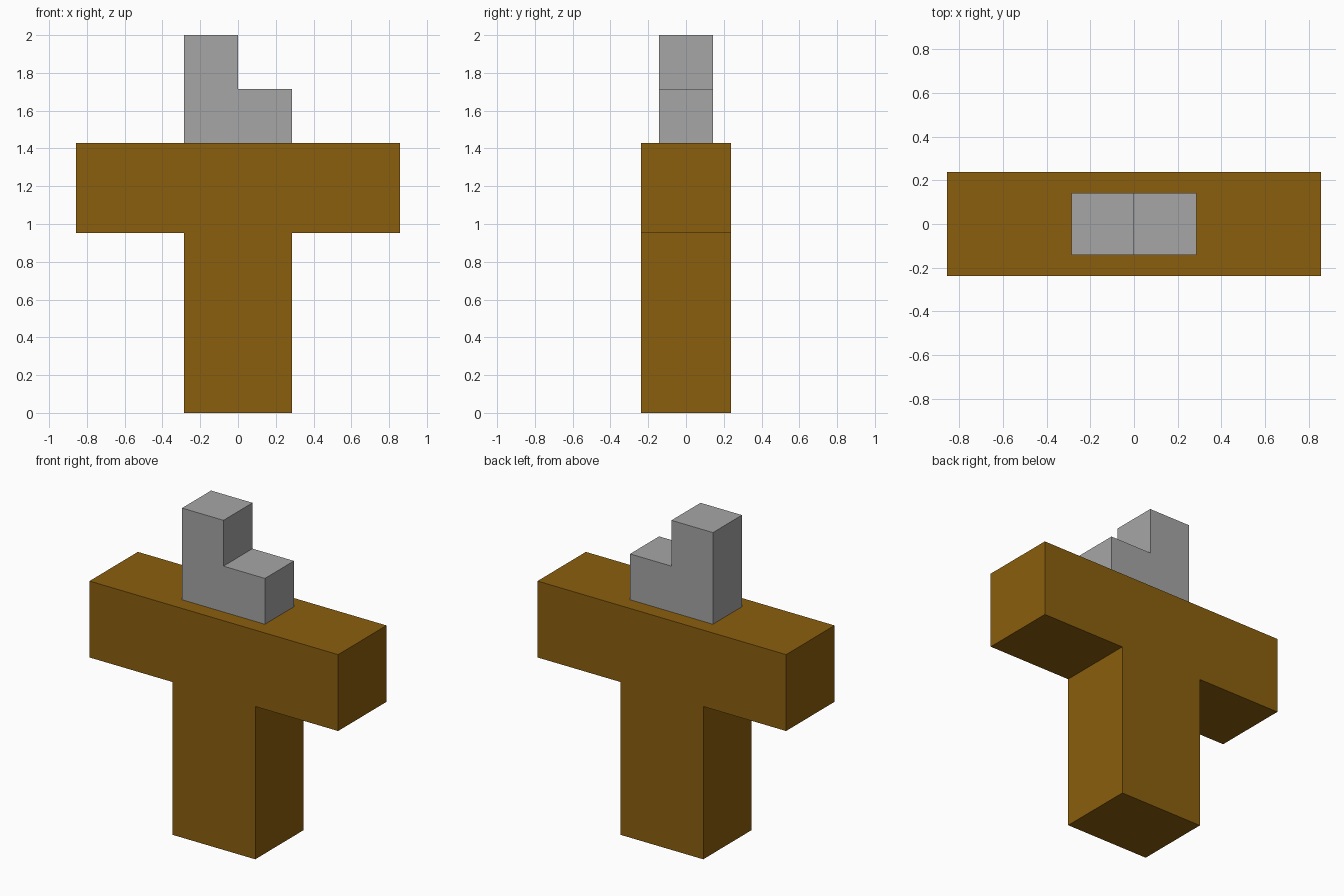
import bpy, bmesh

if "Cube" in bpy.data.objects:
    bpy.data.objects.remove(bpy.data.objects["Cube"])

U = 1 / 21  # the model sits on a grid of 42 units in height


def material(name, rgb):
    m = bpy.data.materials.new(name)
    m.diffuse_color = (*rgb, 1)
    m.use_nodes = True
    m.node_tree.nodes["Principled BSDF"].inputs["Base Color"].default_value = m.diffuse_color
    return m


def extruded(name, profile, half_depth, mat):
    """Closed x/z profile (grid units) extruded symmetrically along y."""
    bm = bmesh.new()
    verts = [bm.verts.new((x * U, -half_depth * U, z * U)) for x, z in profile]
    face = bm.faces.new(verts)
    ext = bmesh.ops.extrude_face_region(bm, geom=[face], use_keep_orig=True)
    moved = [g for g in ext["geom"] if isinstance(g, bmesh.types.BMVert)]
    bmesh.ops.translate(bm, verts=moved, vec=(0, 2 * half_depth * U, 0))
    bmesh.ops.recalc_face_normals(bm, faces=bm.faces)
    mesh = bpy.data.meshes.new(name)
    bm.to_mesh(mesh)
    bm.free()
    mesh.materials.append(mat)
    obj = bpy.data.objects.new(name, mesh)
    bpy.context.collection.objects.link(obj)
    return obj


brown = material("brown", (0.258, 0.114, 0.0044))
grey = material("grey", (0.381, 0.381, 0.381))

# T-shaped body: post with crossbar, mirrored from its right half
half = [(6, 0), (6, 20), (18, 20), (18, 30)]
extruded("t_shaped_body", half + [(-x, z) for x, z in reversed(half)], 5, brown)

# Stepped block on top of the crossbar
extruded("stepped_block",
         [(-6, 30), (6, 30), (6, 36), (0, 36), (0, 42), (-6, 42)], 3, grey)
